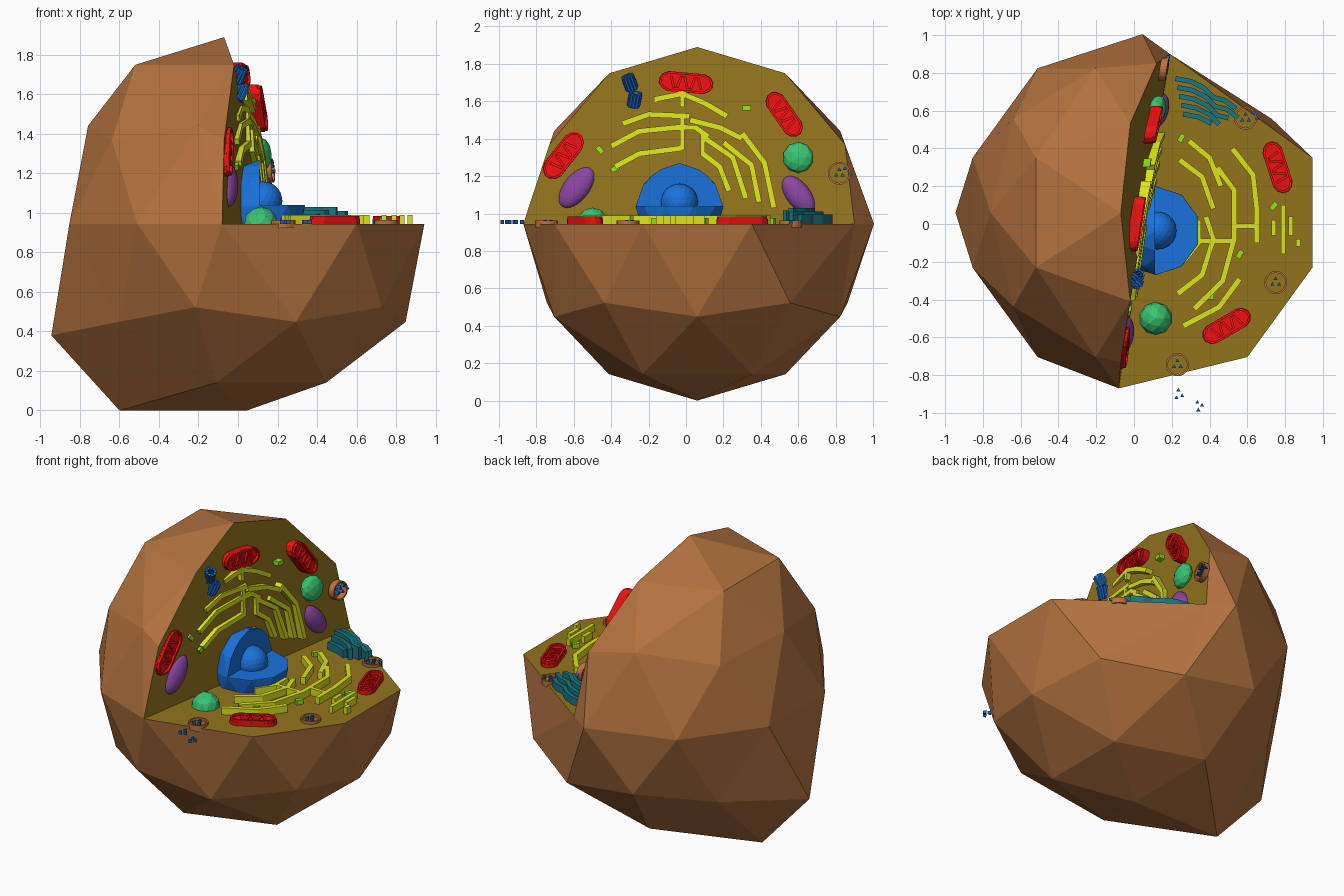
import bpy, bmesh, math
from mathutils import Matrix, Vector

if "Cube" in bpy.data.objects:
    bpy.data.objects.remove(bpy.data.objects["Cube"])

# Frames: local (u, v, n) -> world, for the cut floor and for the leaning cut wall
Z0 = 0.945
FLOOR = Matrix.Translation((0, 0, Z0))
WALL = Matrix(((0.153, -0.07, 1, 0.119), (1, 0, 0, 0), (0, 1, 0, 0), (0, 0, 0, 1)))


def mat(name, rgb):
    m = bpy.data.materials.new(name)
    m.diffuse_color = (*rgb, 1)
    m.use_nodes = True
    m.node_tree.nodes["Principled BSDF"].inputs["Base Color"].default_value = m.diffuse_color
    return m


BROWN = mat("brown", (0.45, 0.17, 0.05))
OLIVE = mat("olive", (0.29, 0.175, 0.012))
BLUE = mat("blue", (0.01, 0.17, 0.72))
NAVY = mat("navy", (0.02, 0.1, 0.4))
YELLOW = mat("yellow", (0.72, 0.78, 0.01))
RED = mat("red", (0.85, 0.005, 0.005))
PURPLE = mat("purple", (0.26, 0.06, 0.36))
GREEN = mat("green", (0.04, 0.55, 0.17))
LIME = mat("lime", (0.3, 0.75, 0.01))
TEAL = mat("teal", (0.01, 0.18, 0.22))
ORANGE = mat("orange", (0.5, 0.17, 0.05))


def finish(name, bm, *mats):
    bmesh.ops.recalc_face_normals(bm, faces=bm.faces)
    me = bpy.data.meshes.new(name)
    bm.to_mesh(me)
    bm.free()
    for m in mats:
        me.materials.append(m)
    ob = bpy.data.objects.new(name, me)
    bpy.context.collection.objects.link(ob)
    return ob


def prism(bm, pts, h, M, low=-0.02):
    a = [bm.verts.new(M @ Vector((u, v, low))) for u, v in pts]
    b = [bm.verts.new(M @ Vector((u, v, h))) for u, v in pts]
    bm.faces.new(a[::-1])
    bm.faces.new(b)
    n = len(pts)
    for i in range(n):
        j = (i + 1) % n
        bm.faces.new((a[i], a[j], b[j], b[i]))


def strip(bm, pts, w, h, M, closed=False, low=-0.02):
    """Upright ribbon of width w following a polyline."""
    p = [Vector(q) for q in pts]
    n = len(p)
    sides = []
    for i in range(n):
        prv = p[i - 1] if closed or i else p[0]
        nxt = p[(i + 1) % n] if closed or i < n - 1 else p[i]
        d = (nxt - prv).normalized()
        o = Vector((-d.y, d.x)) * w / 2
        sides.append([bm.verts.new(M @ Vector((q.x, q.y, k)))
                      for q, k in ((p[i] + o, low), (p[i] - o, low), (p[i] - o, h), (p[i] + o, h))])
    for i in range(n if closed else n - 1):
        s, t = sides[i], sides[(i + 1) % n]
        for k in range(4):
            m = (k + 1) % 4
            bm.faces.new((s[k], s[m], t[m], t[k]))
    if not closed:
        bm.faces.new(sides[0])
        bm.faces.new(sides[-1][::-1])


def local(u, v, deg):
    return Matrix.Translation((u, v, 0)) @ Matrix.Rotation(math.radians(deg), 4, 'Z')


def circle(r, n, cx=0, cy=0, start=0):
    return [(cx + r * math.cos(start + math.tau * i / n), cy + r * math.sin(start + math.tau * i / n)) for i in range(n)]


# Cell body: low icosphere with a few pulled vertices and an open wedge
C, R = Vector((0.045, 0.06, Z0)), 0.945
bm = bmesh.new()
bmesh.ops.create_icosphere(bm, subdivisions=2, radius=R, matrix=Matrix.Translation(C))


def pick(deg, r, z):
    a = math.radians(deg)
    t = C + R * Vector((r * math.cos(a), r * math.sin(a), z))
    return min(bm.verts, key=lambda q: (q.co - t).length)


pole = pick(0, 0, 1)
up_l, up_r = pick(-72, .526, .851), pick(72, .526, .851)
mid_l, mid_r = pick(-72, .894, .447), pick(72, .894, .447)
e = [pick(d, 1, 0) for d in (-90, -54, -18, 18, 54)]
gone = [pick(0, .894, .447), pick(0, .526, .851), pick(36, .851, .526), pick(-36, .851, .526)]
moves = [(pole, (-.07, .06, 1.89)), (up_l, (-.02, -.41, 1.75)), (up_r, (-.02, .53, 1.75)),
         (mid_l, (-.07, -.73, 1.37)), (mid_r, (.12, .85, 1.37)),
         (e[0], (-.08, -.87, Z0)), (e[4], (.19, .9, Z0)),
         (pick(180, .894, -.447), (-.945, .06, .38)), (pick(180, .526, -.851), (-.6, .06, 0)),
         (pick(144, .526, .851), (-.52, .35, 1.75)), (pick(-144, .526, .851), (-.52, -.23, 1.75))]
for v, co in moves:
    v.co = co
extra = [f for f in bm.faces if {mid_l, e[0], e[1]} == set(f.verts)]
bmesh.ops.delete(bm, geom=extra, context='FACES')
bmesh.ops.delete(bm, geom=gone, context='VERTS')
for loop in (e, [e[0], e[4], mid_r, up_r, pole, up_l, mid_l]):
    bm.faces.new(loop).material_index = 1
finish("cell_body", bm, BROWN, OLIVE)

# Nucleus with a notch, and the nucleolus inside it
bm = bmesh.new()
bmesh.ops.create_icosphere(bm, subdivisions=2, radius=.235, matrix=Matrix.Translation((.115, -.035, 1.035)))
nucleus = finish("nucleus", bm, BLUE)
bm = bmesh.new()
bmesh.ops.create_cube(bm, size=1, matrix=Matrix.Translation((.61, 0, 1.54)))
cutter = finish("nucleus_cutter", bm)
cutter.hide_render = True
cutter.hide_set(True)
mod = nucleus.modifiers.new("notch", 'BOOLEAN')
mod.operation, mod.object, mod.solver = 'DIFFERENCE', cutter, 'EXACT'
bm = bmesh.new()
bmesh.ops.create_icosphere(bm, subdivisions=3, radius=.1, matrix=Matrix.Translation((.125, -.035, 1.06)))
finish("nucleolus", bm, BLUE)

# Endoplasmic reticulum ribbons
wall_er = [[(-.17, 1.61), (-.02, 1.64), (.1, 1.59), (.22, 1.52)], [(-.34, 1.48), (-.2, 1.53), (.02, 1.52)],
           [(-.4, 1.36), (-.25, 1.44), (-.05, 1.46), (.05, 1.46), (.12, 1.41)],
           [(-.38, 1.25), (-.25, 1.32), (-.02, 1.35)], [(.02, 1.5), (.18, 1.46), (.3, 1.4)],
           [(.09, 1.32), (.18, 1.25), (.23, 1.12)], [(.09, 1.41), (.25, 1.3), (.32, 1.08)],
           [(.2, 1.38), (.35, 1.26), (.39, 1.06)], [(.3, 1.43), (.42, 1.27), (.47, 1.03)],
           [(.09, 1.31), (.09, 1.43)], [(-.02, 1.34), (-.02, 1.53)], [(-.02, 1.64), (-.02, 1.57)]]
floor_er = [[(.29, .44), (.4, .35), (.46, .2)], [(.52, .4), (.63, .26), (.65, .08), (.65, -.1)],
            [(.24, .34), (.36, .25), (.42, .08)], [(.44, .3), (.53, .18), (.53, -.08), (.47, -.3), (.32, -.45)],
            [(.23, -.37), (.36, -.27), (.42, -.08), (.38, .04)], [(.26, -.2), (.34, -.1), (.34, .02)],
            [(.26, -.54), (.45, -.44), (.56, -.29)], [(.34, -.09), (.54, -.09)], [(.53, -.01), (.65, -.01)],
            [(.74, .02), (.74, -.06)], [(.79, .1), (.79, -.16)], [(.83, .04), (.83, -.06)], [(.87, -.08), (.87, -.12)]]
for name, paths, M in (("wall_reticulum", wall_er, WALL), ("floor_reticulum", floor_er, FLOOR)):
    bm = bmesh.new()
    for p in paths:
        strip(bm, p, .03 if len(p) > 2 else .025, .045, M)
    finish(name, bm, YELLOW)

# Mitochondria: capsule plate, raised rim and zigzag folds
for M, u, v, deg, L, w in ((WALL, 0, 1.7, -5, .3, .11), (WALL, .525, 1.53, -55, .28, .11), (WALL, -.655, 1.31, 52, .3, .12),
                           (FLOOR, .76, .3, -72, .29, .11), (FLOOR, .49, -.54, 30, .29, .11)):
    T = M @ local(u, v, deg)
    k = L / 2 - w * .62
    outline = [(x * 1.2 + (k if x > 0 else -k), y) for x, y in circle(w / 2, 12, start=math.pi / 12)]
    bm = bmesh.new()
    prism(bm, outline, .025, T)
    strip(bm, [(x * .93, y * .88) for x, y in outline], .012, .04, T, closed=True)
    zig = [(-k + 2 * k * i / 9, w * .27 * (-1) ** ((i + 1) // 2)) for i in range(10)]
    strip(bm, zig, .014, .036, T, low=0)
    finish("mitochondrion", bm, RED)

# Purple lysosomes and green vacuoles
for name, M, u, v, deg, size, m in (("lysosome", WALL, -.585, 1.14, 52, (.13, .07, .05), PURPLE),
                                    ("lysosome", WALL, .6, 1.1, -52, (.12, .065, .05), PURPLE),
                                    ("vacuole", WALL, .6, 1.3, 0, (.083, .083, .05), GREEN),
                                    ("vacuole", FLOOR, .115, -.5, 0, (.087, .087, .087), GREEN)):
    bm = bmesh.new()
    bmesh.ops.create_icosphere(bm, subdivisions=3 if m == PURPLE else 2, radius=1,
                               matrix=M @ local(u, v, deg) @ Matrix.Diagonal((*size, 1)))
    finish(name, bm, m)

# Golgi stack of stepped sheets
bm = bmesh.new()
sheet = [(.22, .77), (.3, .755), (.37, .72), (.42, .67), (.48, .655), (.54, .61)]
for i, (n, h) in enumerate(((6, .05), (6, .065), (5, .085), (4, .07), (3, .05))):
    strip(bm, [(x + .01 * i, y - .047 * i) for x, y in sheet[:n]], .026, h, FLOOR)
finish("golgi_stack", bm, TEAL)

# Vesicle rings and the small triangular grains
rings, grains = bmesh.new(), bmesh.new()
for M, u, v in ((WALL, -.435, 1.49), (WALL, .82, 1.215), (FLOOR, .59, .56), (FLOOR, .75, -.31), (FLOOR, .23, -.745)):
    strip(rings, circle(.056, 20, u, v), .01, .018, M, closed=True)
    for cx, cy in circle(.02, 3, u, v, math.pi / 2):
        prism(grains, circle(.013, 3, cx, cy, math.pi / 2), .02, M)
for u, v in ((.235, -.88), (.255, -.91), (.225, -.92), (.335, -.945), (.36, -.96), (.34, -.985), (.63, .59), (.65, .56)):
    prism(grains, circle(.013, 3, u, v, math.pi / 2), .02, FLOOR, low=0)
for u, v in ((.85, 1.24), (.88, 1.21)):
    prism(grains, circle(.013, 3, u, v, math.pi / 2), .02, WALL, low=0)
finish("vesicle_rings", rings, ORANGE)
finish("grains", grains, NAVY)

# Centrioles: bundles of nine tubes
bm = bmesh.new()
for y, z, x, tilt in ((-.3, 1.7, .005, 20), (-.275, 1.61, .01, -10)):
    T = Matrix.Translation((x, y, z)) @ Matrix.Rotation(math.radians(tilt), 4, 'X') @ Matrix.Rotation(.4, 4, 'Y')
    for u, v in circle(.027, 9):
        bmesh.ops.create_cone(bm, cap_ends=True, segments=6, radius1=.009, radius2=.009, depth=.08,
                              matrix=T @ Matrix.Translation((u, v, 0)))
finish("centrioles", bm, BLUE)

# Lime peroxisome blocks
bm = bmesh.new()
for M, u, v, deg in ((WALL, .325, 1.565, 0), (WALL, -.46, 1.34, -50), (WALL, .06, 1.215, 0), (WALL, -.38, 1.24, 30),
                     (FLOOR, .25, .455, 60), (FLOOR, .74, .095, 50), (FLOOR, .4, -.385, 0), (FLOOR, .56, -.16, 60)):
    bmesh.ops.create_cube(bm, size=1, matrix=M @ local(u, v, deg) @ Matrix.Translation((0, 0, .01)) @ Matrix.Diagonal((.045, .027, .04, 1)))
finish("peroxisomes", bm, LIME)
